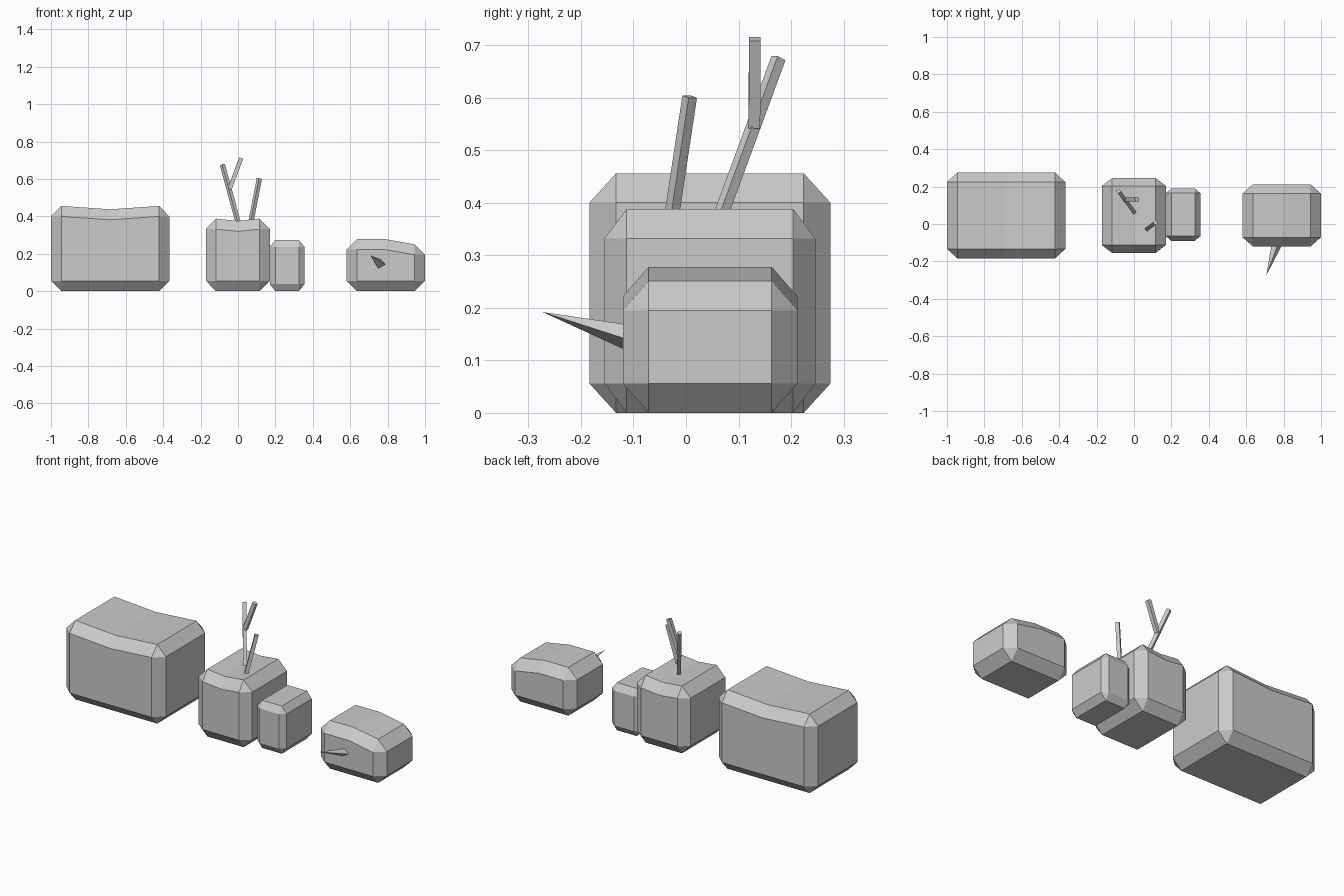
import bpy, bmesh
from mathutils import Vector
from itertools import product

if "Cube" in bpy.data.objects:
    bpy.data.objects.remove(bpy.data.objects["Cube"])


def make_object(name, bm):
    bmesh.ops.recalc_face_normals(bm, faces=bm.faces[:])
    mesh = bpy.data.meshes.new(name)
    bm.to_mesh(mesh)
    bm.free()
    obj = bpy.data.objects.new(name, mesh)
    bpy.context.collection.objects.link(obj)
    return obj


def chamfered_block(name, lo, hi, inset, top=None):
    """Box with chamfered edges; top = height offsets (left, middle, right)."""
    bm = bmesh.new()
    for signs in product((0, 1), repeat=3):
        full = [(lo, hi)[s][i] for i, s in enumerate(signs)]
        inner = [full[i] + inset[i] * (1 - 2 * s) for i, s in enumerate(signs)]
        for axis in range(3):
            co = inner[:]
            co[axis] = full[axis]
            bm.verts.new(co)
    bmesh.ops.convex_hull(bm, input=bm.verts[:])
    bmesh.ops.dissolve_limit(bm, angle_limit=0.02, verts=bm.verts[:], edges=bm.edges[:])
    if top:
        mid = (lo[0] + hi[0]) / 2
        bmesh.ops.bisect_plane(bm, geom=bm.verts[:] + bm.edges[:] + bm.faces[:],
                               plane_co=(mid, 0, 0), plane_no=(1, 0, 0))
        for v in bm.verts:
            if v.co.z > hi[2] / 2:
                d = v.co.x - mid
                v.co.z += top[1] if abs(d) < 1e-4 else top[0] if d < 0 else top[2]
    return make_object(name, bm)


def stick(name, start, end, width=0.02):
    """Square bar between two points."""
    start, end = Vector(start), Vector(end)
    axis = end - start
    bm = bmesh.new()
    bmesh.ops.create_cube(bm, size=1)
    for v in bm.verts:
        v.co = Vector((v.co.x * width, v.co.y * width, v.co.z * axis.length))
    obj = make_object(name, bm)
    obj.location = (start + end) / 2
    obj.rotation_mode = 'QUATERNION'
    obj.rotation_quaternion = axis.to_track_quat('Z', 'Y')
    return obj


# Snow blocks
chamfered_block("large_block", (-1, -0.184, 0), (-0.367, 0.275, 0.456),
                (0.055, 0.051, 0.056), (0, -0.018, 0))
chamfered_block("middle_block", (-0.172, -0.155, 0), (0.17, 0.246, 0.388),
                (0.055, 0.042, 0.056), (0, -0.012, 0))
chamfered_block("small_side_block", (0.17, -0.09, 0), (0.355, 0.19, 0.275),
                (0.03, 0.025, 0.038))
chamfered_block("head_block", (0.58, -0.12, 0), (1.0, 0.212, 0.278),
                (0.056, 0.049, 0.056), (0, 0, -0.027))

# Twig arms
stick("forked_twig", (0.003, 0.06, 0.36), (-0.083, 0.176, 0.675))
stick("twig_fork", (-0.045, 0.13, 0.545), (0.017, 0.131, 0.712), 0.022)
stick("short_twig", (0.065, -0.031, 0.35), (0.114, 0.007, 0.602))

# Pointed nose
bm = bmesh.new()
tip = bm.verts.new((0.708, -0.273, 0.192))
base = [bm.verts.new((x, -0.118, z)) for x, z in
        ((0.766, 0.169), (0.789, 0.142), (0.751, 0.121), (0.734, 0.147))]
bm.faces.new(base)
for a, b in zip(base, base[1:] + base[:1]):
    bm.faces.new((a, b, tip))
make_object("nose", bm)
